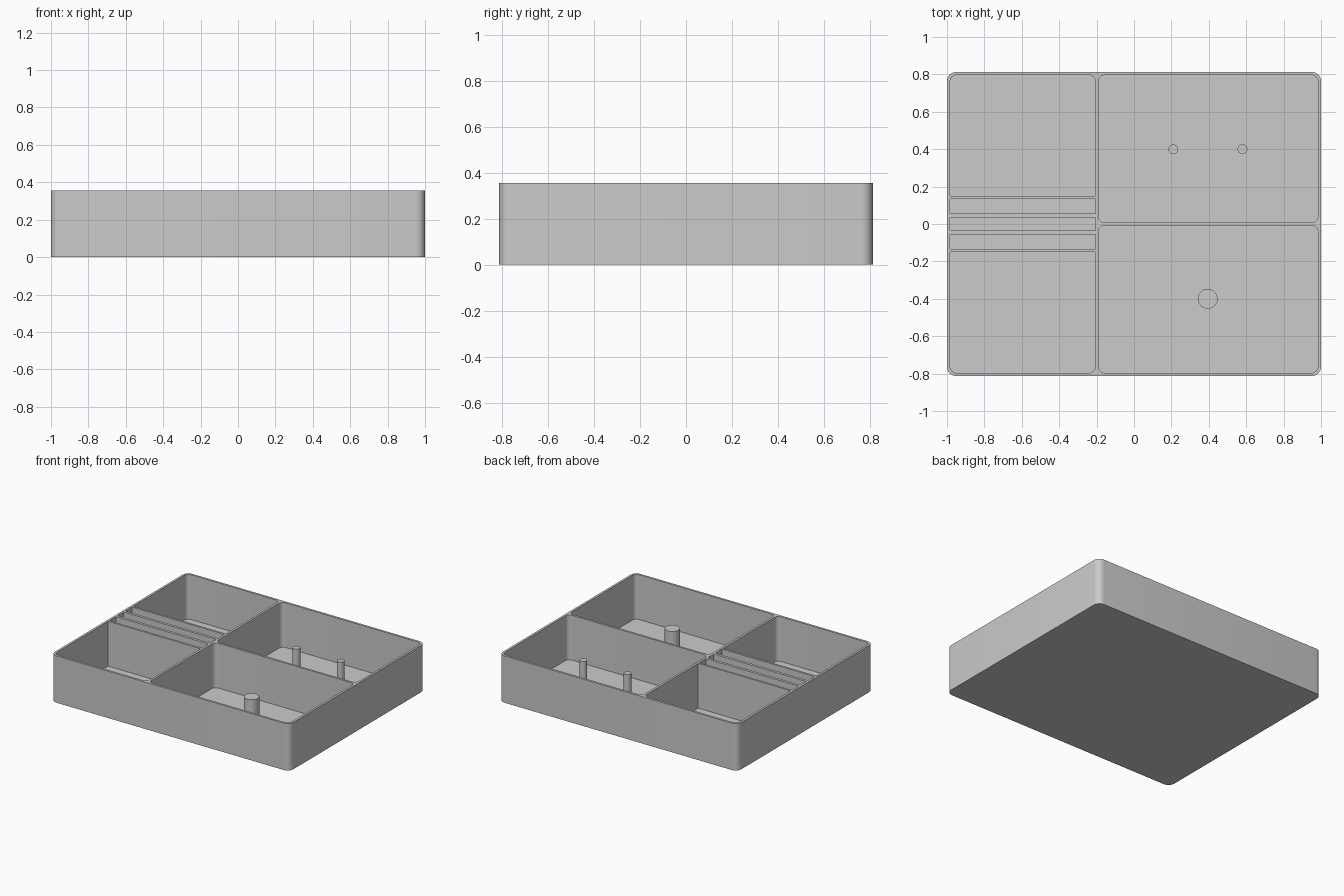
import bpy, bmesh, math

old = bpy.data.objects.get("Cube")
if old:
    bpy.data.objects.remove(old, do_unlink=True)

# Overall sizes
HX, HY, H = 1.0, 0.813, 0.355
WALL, FLOOR = 0.017, 0.016
OUT_R, IN_R = 0.05, 0.033
IX, IY = HX - WALL, HY - WALL

grey = bpy.data.materials.new("plain grey")
grey.use_nodes = True
grey.diffuse_color = (0.6, 0.6, 0.6, 1)
grey.node_tree.nodes["Principled BSDF"].inputs["Base Color"].default_value = (0.6, 0.6, 0.6, 1)


def add_prism(bm, x0, x1, y0, y1, z0, z1, radii):
    """Upright block; radii run right-back, left-back, left-front, right-front."""
    pts = []
    corners = [(x1, y1, -1, -1), (x0, y1, 1, -1), (x0, y0, 1, 1), (x1, y0, -1, 1)]
    for i, ((x, y, sx, sy), r) in enumerate(zip(corners, radii)):
        steps = 8 if r else 0
        for k in range(steps + 1):
            a = math.pi / 2 * (i + (k / steps if steps else 0))
            pts.append((x + sx * r + r * math.cos(a), y + sy * r + r * math.sin(a)))
    face = bm.faces.new([bm.verts.new((x, y, z0)) for x, y in pts])
    top = bmesh.ops.extrude_face_region(bm, geom=[face])["geom"]
    bmesh.ops.translate(bm, vec=(0, 0, z1 - z0),
                        verts=[v for v in top if isinstance(v, bmesh.types.BMVert)])


def make_object(name, bm):
    bmesh.ops.recalc_face_normals(bm, faces=bm.faces)
    mesh = bpy.data.meshes.new(name)
    bm.to_mesh(mesh)
    bm.free()
    mesh.materials.append(grey)
    ob = bpy.data.objects.new(name, mesh)
    bpy.context.collection.objects.link(ob)
    return ob


def smooth(ob):
    bpy.ops.object.select_all(action="DESELECT")
    ob.select_set(True)
    bpy.context.view_layer.objects.active = ob
    bpy.ops.object.shade_smooth_by_angle(angle=math.radians(30))


# Solid tray body
bm = bmesh.new()
add_prism(bm, -HX, HX, -HY, HY, 0, H, [OUT_R] * 4)
tray = make_object("tray", bm)

# Compartments: two wide ones, two narrow ones and three slots between them
MID_L, MID_R = -0.207, -0.19
bm = bmesh.new()
top = H + 0.1
add_prism(bm, MID_R, IX, 0.008, IY, FLOOR, top, [IN_R] * 4)
add_prism(bm, MID_R, IX, -IY, -0.008, FLOOR, top, [IN_R] * 4)
add_prism(bm, -IX, MID_L, 0.15, IY, FLOOR, top, [IN_R, IN_R, 0, 0])
add_prism(bm, -IX, MID_L, -IY, -0.15, FLOOR, top, [0, 0, IN_R, IN_R])
for y0, y1 in [(0.056, 0.134), (-0.036, 0.036), (-0.134, -0.056)]:
    add_prism(bm, -IX, MID_L, y0, y1, FLOOR, top, [0] * 4)
cutter = make_object("compartment_cutter", bm)
cutter.hide_render = True

cut = tray.modifiers.new("compartments", "BOOLEAN")
cut.operation = "DIFFERENCE"
cut.solver = "EXACT"
cut.object = cutter
bpy.context.view_layer.objects.active = tray
bpy.ops.object.modifier_apply(modifier=cut.name)
bpy.data.objects.remove(cutter, do_unlink=True)
smooth(tray)

# Round pegs standing on the floor
pegs = [("small_peg_right", 0.21, 0.40, 0.026, 0.265),
        ("small_peg_left", 0.58, 0.40, 0.026, 0.265),
        ("large_peg", 0.394, -0.40, 0.053, 0.25)]
for name, x, y, radius, z1 in pegs:
    z0 = FLOOR / 2
    bm = bmesh.new()
    bmesh.ops.create_cone(bm, cap_ends=True, segments=32, radius1=radius,
                          radius2=radius, depth=z1 - z0)
    bmesh.ops.translate(bm, verts=bm.verts, vec=(x, y, (z0 + z1) / 2))
    smooth(make_object(name, bm))
